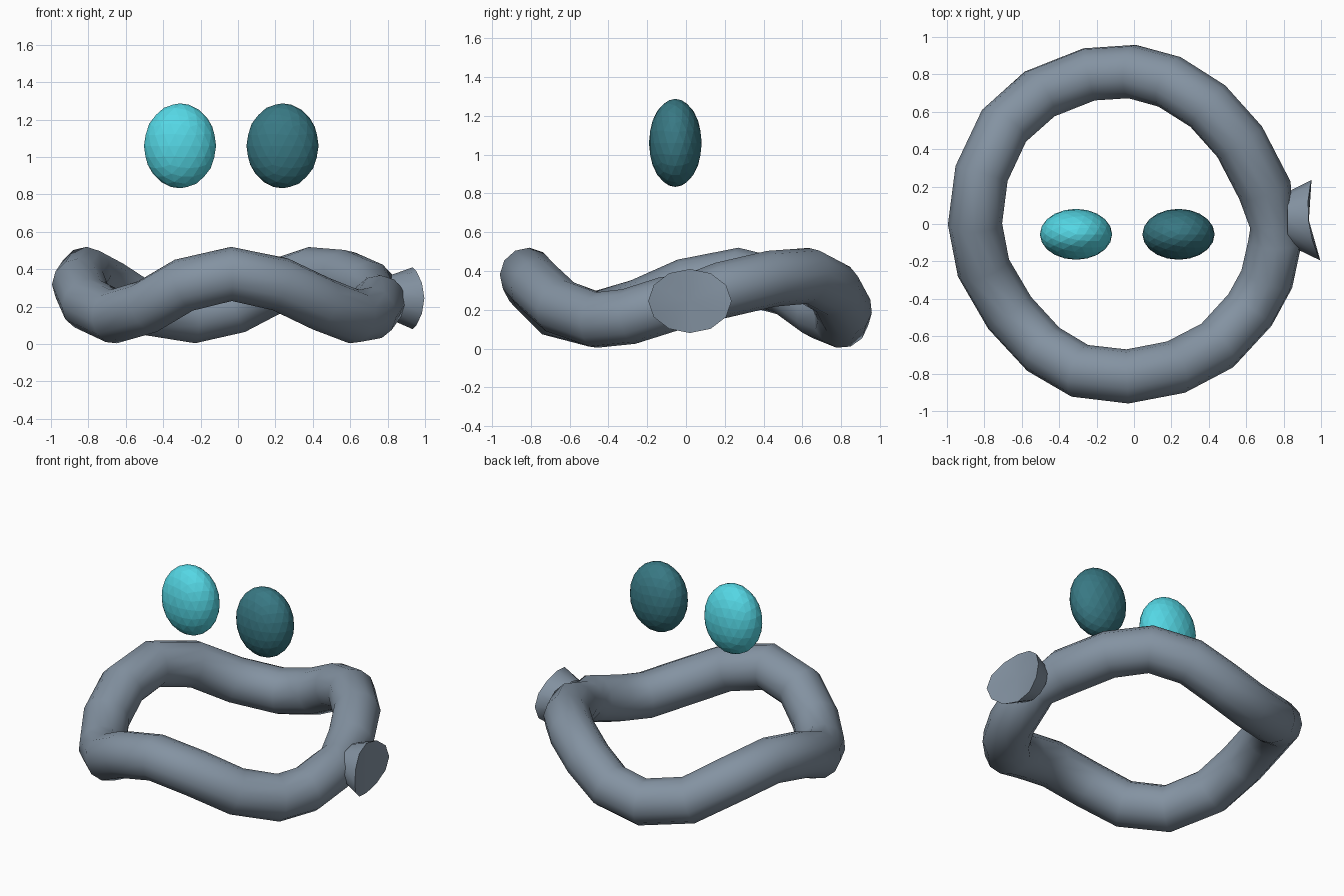
import bpy, bmesh
from math import sin, cos, pi, radians

if "Cube" in bpy.data.objects:
    bpy.data.objects.remove(bpy.data.objects["Cube"])


def paint(obj, name, rgb):
    mat = bpy.data.materials.get(name) or bpy.data.materials.new(name)
    mat.diffuse_color = (*rgb, 1)
    mat.use_nodes = True
    mat.node_tree.nodes["Principled BSDF"].inputs["Base Color"].default_value = mat.diffuse_color
    obj.data.materials.append(mat)


def smooth(obj, angle):
    bpy.ops.object.select_all(action='DESELECT')
    obj.select_set(True)
    bpy.context.view_layer.objects.active = obj
    bpy.ops.object.shade_smooth_by_angle(angle=radians(angle))


def mesh_object(name, bm):
    bmesh.ops.recalc_face_normals(bm, faces=bm.faces)
    mesh = bpy.data.meshes.new(name)
    bm.to_mesh(mesh)
    bm.free()
    obj = bpy.data.objects.new(name, mesh)
    bpy.context.collection.objects.link(obj)
    return obj


SLATE = (0.23, 0.29, 0.36)

# wavy ring: straight tube segments along an uneven, rising and falling loop
PATH = [(.70, .18, .30), (.565, .44, .36), (.395, .63, .375), (.19, .76, .305),
        (-.01, .815, .20), (-.24, .80, .147), (-.505, .695, .19), (-.695, .525, .31),
        (-.815, .27, .375), (-.85, 0, .32), (-.805, -.235, .215), (-.665, -.475, .147),
        (-.485, -.67, .20), (-.29, -.785, .315), (-.035, -.815, .375), (.225, -.765, .32),
        (.445, -.65, .215), (.62, -.46, .147), (.71, -.295, .165), (.755, -.09, .23),
        (.735, .0, .26)]
curve = bpy.data.curves.new("wavy_ring", 'CURVE')
curve.dimensions = '3D'
curve.bevel_depth = 0.145
curve.bevel_resolution = 4
path = curve.splines.new('POLY')
path.points.add(len(PATH) - 1)
path.use_cyclic_u = True
for p, co in zip(path.points, PATH):
    p.co = (*co, 1)
path.points[-1].radius = 0.8  # pinched where the ends meet
ring = bpy.data.objects.new("wavy_ring", curve)
bpy.context.collection.objects.link(ring)
ring.select_set(True)
bpy.context.view_layer.objects.active = ring
bpy.ops.object.convert(target='MESH')
ring = bpy.context.view_layer.objects.active
paint(ring, "slate", SLATE)
smooth(ring, 60)

# flared seam on the right side: tilted rim, narrower base, shallow dished cap
bm = bmesh.new()
rim, base = [], []
for i in range(12):
    a = 2 * pi * i / 12
    y, z = 0.02 + 0.215 * cos(a), 0.245 + 0.165 * sin(a)
    rim.append(bm.verts.new((0.975 - 0.11 * y - 0.04 * sin(a) ** 2, y, z)))
    base.append(bm.verts.new((0.82, 0.03 + 0.14 * cos(a), 0.25 + 0.12 * sin(a))))
cap = bm.verts.new((0.935, 0.02, 0.245))
for i in range(12):
    j = (i + 1) % 12
    bm.faces.new((rim[i], rim[j], cap))
    bm.faces.new((base[i], base[j], rim[j], rim[i]))
flare = mesh_object("seam_flare", bm)
paint(flare, "slate", SLATE)
smooth(flare, 50)

# floating faceted ovals
for name, x, rgb in (("light_oval", -0.31, (0.09, 0.68, 0.78)),
                     ("dark_oval", 0.238, (0.04, 0.19, 0.23))):
    bm = bmesh.new()
    bmesh.ops.create_icosphere(bm, subdivisions=3, radius=1)
    for v in bm.verts:
        v.co = (x + 0.193 * v.co.x, -0.055 + 0.136 * v.co.y, 1.06 + 0.227 * v.co.z)
    paint(mesh_object(name, bm), name, rgb)
